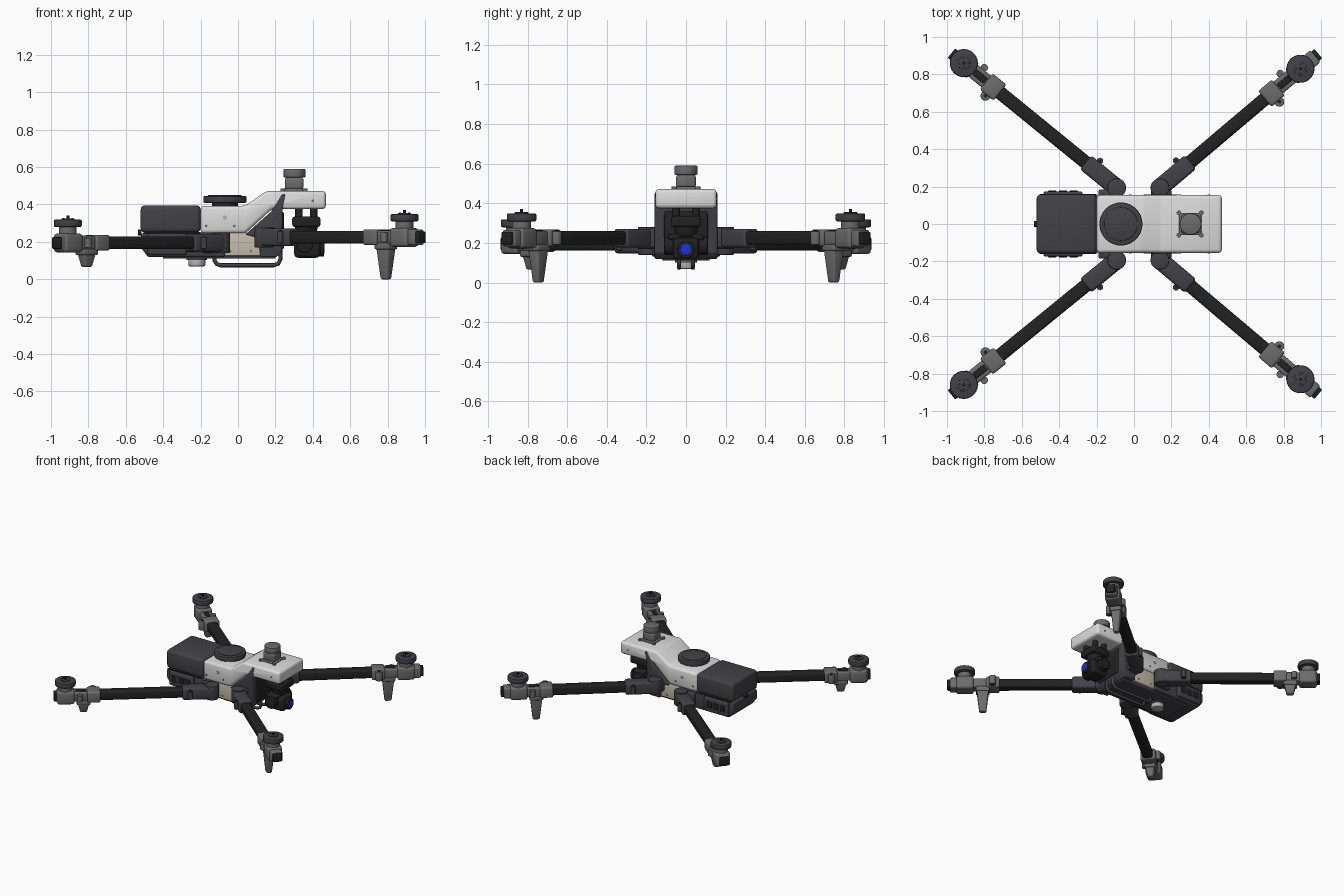
import bpy, bmesh, math
from mathutils import Matrix, Vector

cube = bpy.data.objects.get("Cube")
if cube:
    bpy.data.objects.remove(cube)


def material(name, r, g, b):
    m = bpy.data.materials.new(name)
    m.use_nodes = True
    m.diffuse_color = (r, g, b, 1)
    m.node_tree.nodes["Principled BSDF"].inputs["Base Color"].default_value = (r, g, b, 1)
    return m


DARK = material("charcoal shell", .055, .053, .062)
WHITE = material("white shell", .72, .72, .72)
GREY = material("mid grey fittings", .15, .15, .15)
BLACK = material("black carbon", .016, .016, .016)
BEIGE = material("beige panel", .56, .51, .42)
BLUE = material("blue lens", .01, .03, .75)
PALE = material("pale grey sensor", .45, .45, .45)


def finish(name, bm, mat, bevel=0, matrix=None, segments=3):
    """Bevel sharp edges, place the mesh and shade it."""
    bmesh.ops.recalc_face_normals(bm, faces=bm.faces)
    if bevel:
        edges = [e for e in bm.edges if e.calc_face_angle(0) > .6]
        bmesh.ops.bevel(bm, geom=edges, offset=bevel, segments=segments,
                        profile=.5, affect='EDGES', clamp_overlap=True)
    if matrix:
        bm.transform(matrix)
    bmesh.ops.recalc_face_normals(bm, faces=bm.faces)
    mesh = bpy.data.meshes.new(name)
    bm.to_mesh(mesh)
    bm.free()
    mesh.materials.append(mat)
    ob = bpy.data.objects.new(name, mesh)
    bpy.context.collection.objects.link(ob)
    bpy.ops.object.select_all(action='DESELECT')
    ob.select_set(True)
    bpy.context.view_layer.objects.active = ob
    bpy.ops.object.shade_smooth_by_angle(angle=math.radians(35))
    return ob


def box(name, lo, hi, mat, bevel=.008, matrix=None, taper=1):
    """Box between two corners; taper narrows the bottom."""
    lo, hi = Vector(lo), Vector(hi)
    bm = bmesh.new()
    bmesh.ops.create_cube(bm, size=1)
    for v in bm.verts:
        if v.co.z < 0:
            v.co.x *= taper
            v.co.y *= taper
        v.co = (lo + hi) / 2 + v.co * (hi - lo)
    return finish(name, bm, mat, bevel, matrix)


def cyl(name, centre, radius, depth, mat, axis='Z', bevel=0, matrix=None, sides=32, top=None):
    bm = bmesh.new()
    bmesh.ops.create_cone(bm, cap_ends=True, segments=sides, radius1=radius,
                          radius2=radius if top is None else top, depth=depth)
    turn = {'Z': Matrix(), 'X': Matrix.Rotation(math.pi / 2, 4, 'Y'),
            'Y': Matrix.Rotation(-math.pi / 2, 4, 'X')}[axis]
    place = Matrix.Translation(centre) @ turn
    return finish(name, bm, mat, bevel, matrix @ place if matrix else place, 2)


def side_profile(name, points, half, mat, bevel=.015):
    """Extrude an x-z outline across the body."""
    bm = bmesh.new()
    face = bm.faces.new([bm.verts.new((x, -half, z)) for x, z in points])
    out = bmesh.ops.extrude_face_region(bm, geom=[face])
    for v in out["geom"]:
        if isinstance(v, bmesh.types.BMVert):
            v.co.y = half
    return finish(name, bm, mat, bevel)


# Main shell
box("battery", (-.52, -.158, .25), (-.2, .158, .395), DARK, .022)
side_profile("rear_lower_body", [(-.52, .17), (-.48, .118), (-.07, .118), (-.07, .25),
                                 (-.5, .25), (-.52, .24)], .152, DARK, .012)
side_profile("canopy", [(-.2, .245), (.04, .245), (.18, .375), (.47, .375), (.47, .472),
                        (.15, .472), (.04, .393), (-.2, .393)], .155, WHITE, .02)
side_profile("front_strut", [(.04, .24), (.18, .365), (.235, .458), (.255, .455), (.238, .37),
                             (.235, .15), (.205, .118), (.12, .118), (.11, .22)],
             .158, DARK, .008)
box("middle_body", (-.1, -.141, .125), (.15, .141, .25), BEIGE, .006)
box("belly_plate", (-.4, -.12, .11), (.2, .12, .13), DARK, .006)
box("front_recess", (.225, -.11, .16), (.245, .11, .36), BLACK, .008)
cyl("rear_button", (-.525, 0, .25), .016, .02, BLACK, 'X')

for s in (-1, 1):
    # Side pods, vents and screws
    y = sorted((s * .14, s * .174))
    box("side_pod", (-.485, y[0], .13), (-.275, y[1], .245), DARK, .012)
    for i in range(3):
        x = -.46 + i * .058
        y = sorted((s * .17, s * .178))
        box("side_vent", (x, y[0], .165), (x + .045, y[1], .215), BLACK, .003)
    y = sorted((s * .15, s * .161))
    box("battery_seam", (-.505, y[0], .245), (-.2, y[1], .252), BLACK, .001)
    cyl("canopy_port", (-.07, s * .155, .33), .012, .008, PALE, 'Y', sides=20)
    for x, z in ((-.17, .285), (-.02, .285), (.4, .42)):
        cyl("shell_screw", (x, s * .155, z), .007, .006, GREY, 'Y', sides=16)
    for x in (-.04, .07, .12):
        cyl("panel_screw", (x, s * .141, .15), .006, .006, GREY, 'Y', sides=16)

# Top antenna disc
cyl("antenna_neck", (-.07, 0, .402), .07, .03, BLACK)
cyl("antenna_disc", (-.07, 0, .427), .115, .038, DARK, bevel=.008, sides=48)
cyl("antenna_cap", (-.07, 0, .447), .09, .008, DARK, bevel=.003, sides=48)

# Raised sensor on the nose
box("sensor_base", (.24, -.06, .468), (.36, .06, .485), GREY, .006)
for sx in (-1, 1):
    for sy in (-1, 1):
        cyl("sensor_foot", (.3 + sx * .06, sy * .06, .477), .012, .016, GREY, sides=16)
box("sensor_column", (.25, -.05, .48), (.35, .05, .545), GREY, .014)
cyl("sensor_head", (.302, 0, .567), .058, .046, GREY, bevel=.005)

# Gimbal and camera
box("gimbal_mount", (.29, -.075, .28), (.44, .075, .335), BLACK, .012)
for x in (.325, .405):
    for y in (-.05, .05):
        cyl("gimbal_damper", (x, y, .355), .02, .05, BLACK, sides=20)
cyl("gimbal_neck", (.365, 0, .262), .05, .06, BLACK, bevel=.006, top=.065)
box("gimbal_yoke", (.31, -.09, .215), (.4, .09, .245), BLACK, .01)
box("camera_body", (.3, -.065, .115), (.44, .065, .225), BLACK, .022)
for s in (-1, 1):
    cyl("camera_pivot", (.355, s * .087, .185), .045, .05, BLACK, 'Y', .008)
cyl("lens_barrel", (.445, 0, .165), .043, .03, BLACK, 'X', .004)
cyl("lens_glass", (.459, 0, .165), .028, .008, BLUE, 'X', .002)

# Belly sensor and skid hoop
cyl("belly_sensor", (-.22, 0, .092), .045, .045, PALE, bevel=.006)
cyl("belly_sensor_base", (-.22, 0, .112), .055, .02, GREY)
for s in (-1, 1):
    curve = bpy.data.curves.new("skid_hoop", 'CURVE')
    curve.dimensions = '3D'
    curve.bevel_depth = .011
    curve.bevel_resolution = 3
    spline = curve.splines.new('POLY')
    path = [(-.125, .13), (-.125, .1), (-.115, .083), (-.095, .075), (.19, .075),
            (.215, .083), (.226, .105), (.226, .16)]
    spline.points.add(len(path) - 1)
    for p, (x, z) in zip(spline.points, path):
        p.co = (x, s * .035, z, 1)
    curve.materials.append(DARK)
    bpy.context.collection.objects.link(bpy.data.objects.new("skid_hoop", curve))


def arm(label, base, motor, height, leg, side):
    """One arm in its own frame: x runs outwards along the tube."""
    base, motor = (Vector((x, y * side, height)) for x, y in (base, motor))
    d = motor - base
    n = d.length
    m = Matrix.Translation(base) @ Matrix.Rotation(math.atan2(d.y, d.x), 4, 'Z')
    inner = side if d.x < 0 else -side   # edge facing the drone's front or rear

    def part(name, *args, **kw):
        return (box if isinstance(args[1], tuple) else cyl)(label + name, *args, matrix=m, **kw)

    # Tube and hinge socket
    part("arm_tube", (.1, -.036, -.034), (n - .05, .036, .034), BLACK, .014)
    part("arm_socket", (-.03, -.048, -.048), (.205, .048, .046), DARK, .016)
    part("socket_hinge", (-.01, 0, 0), .05, .11, DARK, bevel=.006)
    part("socket_lug", (.15, -inner * .055, 0), .017, .06, DARK, sides=20)
    part("lug_screw", (.15, -inner * .055, .0), .009, .07, BLACK, sides=16)
    # Clamp, neck and motor mount
    part("clamp", (n - .25, -.055, -.042), (n - .155, .055, .042), GREY, .012)
    part("clamp_ear", (n - .2, inner * .062, 0), .026, .07, GREY, bevel=.004)
    part("clamp_screw", (n - .2, inner * .062, 0), .01, .078, BLACK, sides=16)
    part("mount_neck", (n - .16, -.04, -.036), (n - .04, .04, .036), GREY, .01)
    part("neck_cover", (n - .15, -.018, .0), (n - .075, .018, .04), BLACK, .004)
    part("neck_lug", (n - .1, -inner * .05, 0), .02, .05, GREY, sides=20)
    part("motor_mount", (n - .065, -.055, -.052), (n + .06, .055, .05), GREY, .018)
    tip = .125 if d.x > 0 else .085
    part("mount_end", (n + .03, -.042, -.042), (n + tip - .02, .042, .04), GREY, .01)
    part("tip_light", (n + tip - .04, -.032, -.032), (n + tip, .032, .03), BLACK, .006)
    # Motor
    part("motor_neck", (n, 0, .065), .048, .045, GREY)
    part("motor_bell", (n, 0, .104), .075, .04, DARK, bevel=.008)
    part("motor_hub", (n, 0, .125), .035, .01, DARK, bevel=.002)
    part("motor_shaft", (n, 0, .134), .008, .024, BLACK, sides=16)
    for i in range(4):
        a = math.pi * (i + .5) / 2
        part("motor_screw", (n + .024 * math.cos(a), .024 * math.sin(a), .13), .005, .004,
             BLACK, sides=12)
    # Landing leg
    part("leg_root", (n - .18, -.04, -.065), (n - .08, .04, -.03), GREY, .008)
    part("leg", (n - .175, -.036, -leg), (n - .085, .036, -.04), GREY, .01, taper=.55)


for side, word in ((1, "left_"), (-1, "right_")):
    arm("front_" + word, (.146, .2), (.89, .83), .225, .225, side)
    arm("rear_" + word, (-.1, .2), (-.91, .86), .195, .13, side)
    # Hinge blocks joining arms to the body
    for name, x, z in (("front_hinge_block", .12, .225), ("rear_hinge_block", -.16, .19)):
        y = sorted((side * .12, side * .185))
        box(name, (x - .03, y[0], z - .05), (x + .08, y[1], z + .05), DARK, .012)
